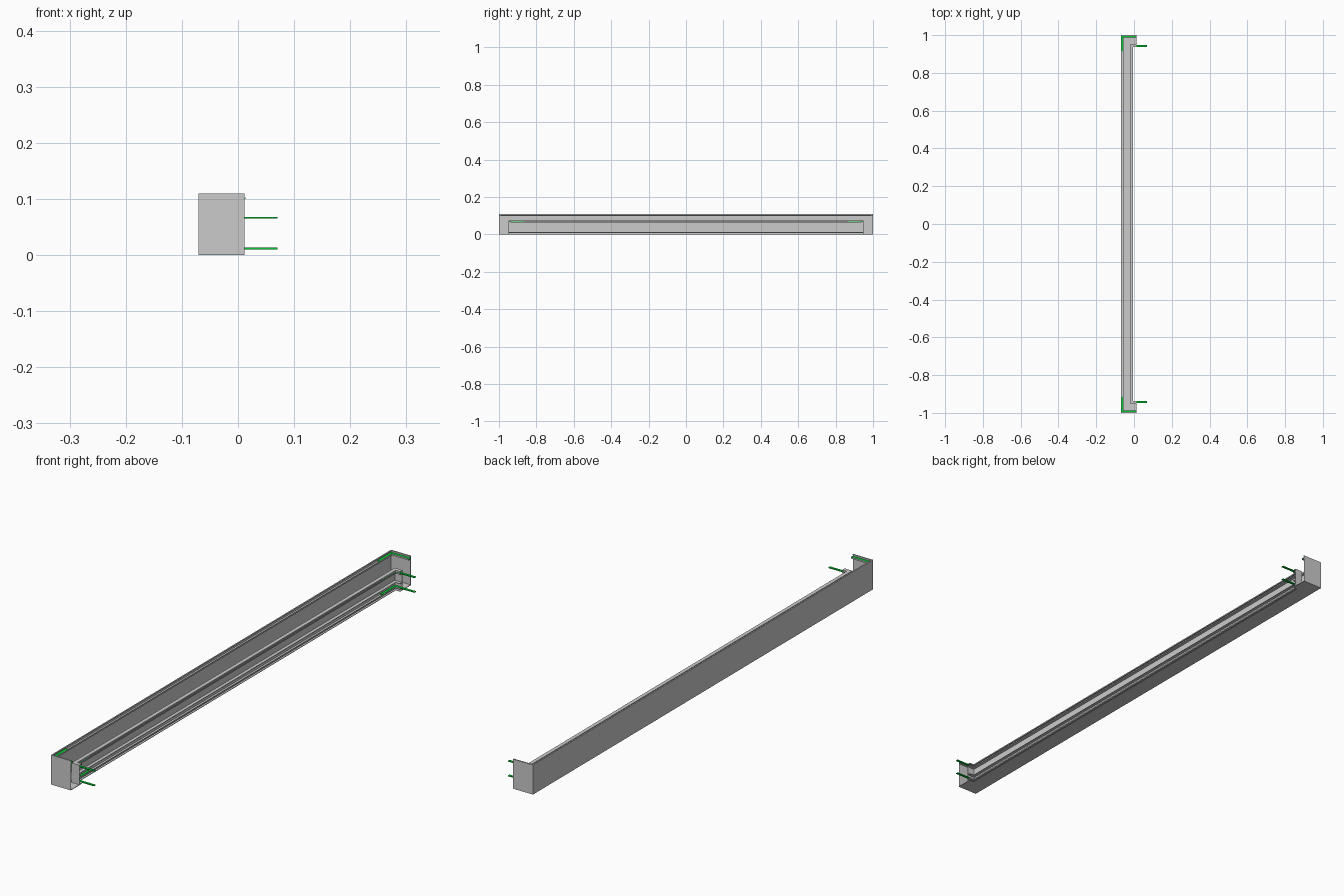
import bpy, bmesh

if "Cube" in bpy.data.objects:
    bpy.data.objects.remove(bpy.data.objects["Cube"])

X_OUT, X_END, Y_OUT = -0.07, 0.012, 1.0   # outer face, cut ends, half length


def make_object(name, bm, mat=None):
    bmesh.ops.recalc_face_normals(bm, faces=bm.faces)
    mesh = bpy.data.meshes.new(name)
    bm.to_mesh(mesh)
    bm.free()
    obj = bpy.data.objects.new(name, mesh)
    bpy.context.collection.objects.link(obj)
    if mat:
        mesh.materials.append(mat)
    return obj


def sweep_profile(name, profile):
    """Sweep (inward offset, height) points round the U plan with mitred corners."""
    bm = bmesh.new()
    rings = []
    for station in range(4):
        ring = []
        for u, z in profile:
            x = X_END if station in (0, 3) else X_OUT + u
            y = (Y_OUT - u) * (-1 if station < 2 else 1)
            ring.append(bm.verts.new((x, y, z)))
        rings.append(ring)
    n = len(profile)
    for a, b in zip(rings, rings[1:]):
        for i in range(n):
            j = (i + 1) % n
            bm.faces.new((a[i], a[j], b[j], b[i]))
    bm.faces.new(rings[0])
    bm.faces.new(rings[-1])
    return make_object(name, bm)


def corner_key(name, offset, width, arm, z, side, mat, thick=0.003):
    """Flat L-shaped plate bridging one mitred corner."""
    cx, cy = X_OUT + offset, Y_OUT - offset
    plan = [(cx, cy), (cx + arm, cy), (cx + arm, cy - width),
            (cx + width, cy - width), (cx + width, cy - arm), (cx, cy - arm)]
    bm = bmesh.new()
    face = bm.faces.new([bm.verts.new((x, y * side, z)) for x, y in plan])
    top = bmesh.ops.extrude_face_region(bm, geom=[face])
    verts = [v for v in top["geom"] if isinstance(v, bmesh.types.BMVert)]
    bmesh.ops.translate(bm, verts=verts, vec=(0, 0, thick))
    return make_object(name, bm, mat)


# Thin-walled trough: tall outer wall, floor, low inner wall and key grooves
trough = [
    # outer wall with top lip and upper key groove
    (0, 0), (0, 0.11), (0.005, 0.11), (0.005, 0.108), (0.002, 0.108),
    (0.002, 0.0995), (0.012, 0.0995), (0.012, 0.103), (0.0135, 0.103),
    (0.0135, 0.0975), (0.002, 0.0975),
    # floor and inner wall up to its rim
    (0.002, 0.002), (0.05, 0.002), (0.05, 0.075),
    # rim hook and upper groove
    (0.064, 0.075), (0.064, 0.070), (0.0625, 0.070), (0.0625, 0.073),
    (0.052, 0.073), (0.052, 0.0645), (0.0625, 0.0645), (0.0625, 0.067),
    (0.064, 0.067), (0.064, 0.0625), (0.052, 0.0625),
    # ledge and lower groove
    (0.052, 0.030), (0.064, 0.030), (0.064, 0.028), (0.052, 0.028),
    (0.052, 0.010), (0.0625, 0.010), (0.0625, 0.013), (0.064, 0.013),
    (0.064, 0.008), (0.052, 0.008),
    # bottom flange
    (0.052, 0.002), (0.064, 0.002), (0.064, 0),
]
sweep_profile("trough_frame", trough)

# Green corner keys at both ends
green = bpy.data.materials.new("green")
green.diffuse_color = (0.0, 0.6, 0.03, 1)
green.use_nodes = True
green.node_tree.nodes["Principled BSDF"].inputs["Base Color"].default_value = green.diffuse_color
for side, label in ((-1, "front"), (1, "back")):
    corner_key(f"outer_key_{label}", 0.002, 0.0095, 0.081, 0.0997, side, green)
    corner_key(f"inner_key_upper_{label}", 0.053, 0.009, 0.087, 0.0652, side, green)
    corner_key(f"inner_key_lower_{label}", 0.053, 0.009, 0.087, 0.0105, side, green)
